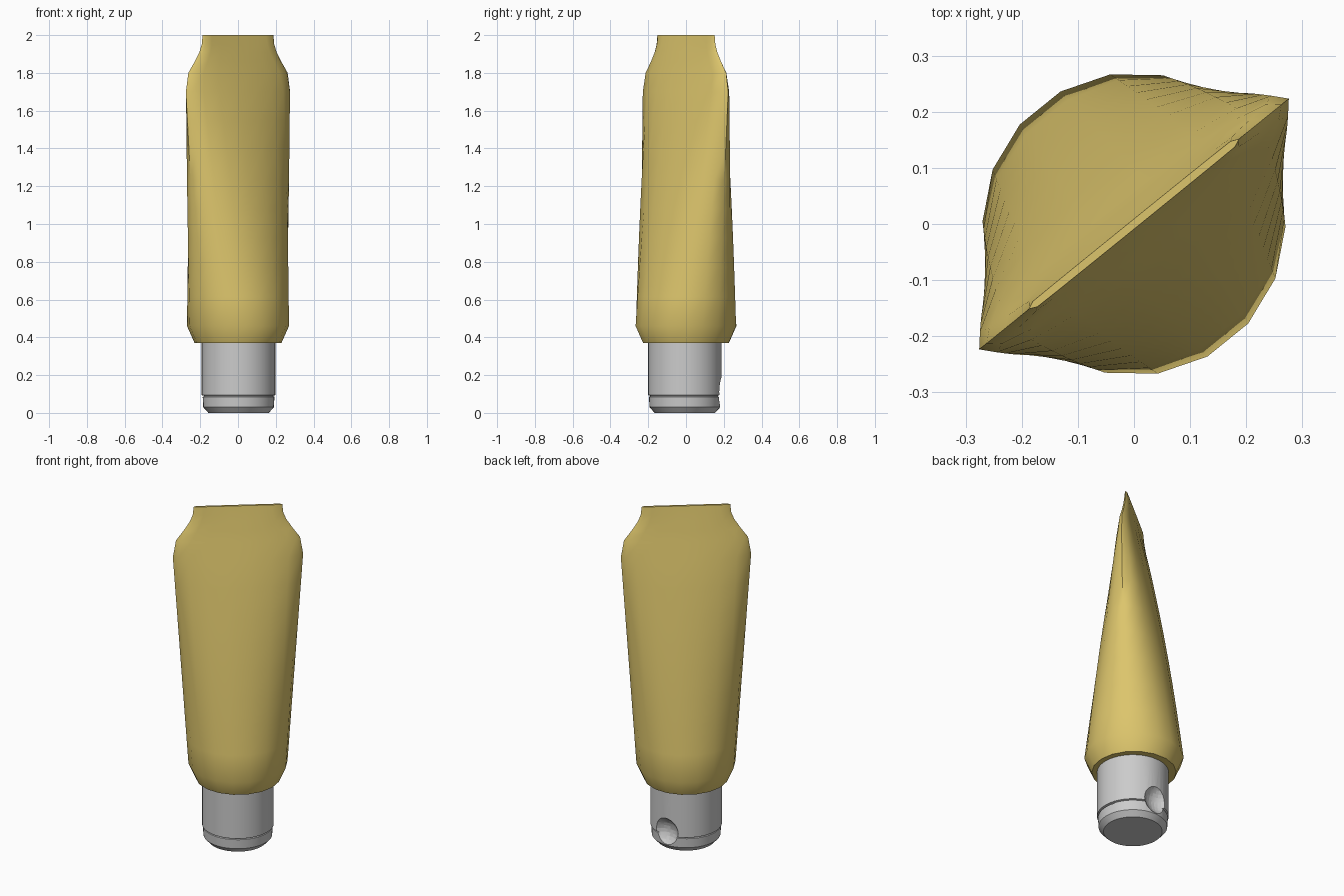
import bpy, bmesh, math

if "Cube" in bpy.data.objects:
    bpy.data.objects.remove(bpy.data.objects["Cube"])

SIDES = 18
AXIS = math.radians(39)          # direction of the flat crimped seal


def loft(name, rings, smooth_angle):
    """Bridge a stack of equal-length rings and close both ends."""
    bm = bmesh.new()
    loops = [[bm.verts.new(p) for p in ring] for ring in rings]
    for low, high in zip(loops, loops[1:]):
        n = len(low)
        for i in range(n):
            j = (i + 1) % n
            bm.faces.new((low[i], low[j], high[j], high[i]))
    bm.faces.new(loops[0][::-1])
    bm.faces.new(loops[-1])
    mesh = bpy.data.meshes.new(name)
    bm.to_mesh(mesh)
    bm.free()
    obj = bpy.data.objects.new(name, mesh)
    bpy.context.collection.objects.link(obj)
    bpy.ops.object.select_all(action='DESELECT')
    bpy.context.view_layer.objects.active = obj
    obj.select_set(True)
    bpy.ops.object.shade_smooth_by_angle(angle=math.radians(smooth_angle))
    return obj


def oval(a, b, z, power=1.0, n=SIDES, turn=AXIS, cx=0, cy=0):
    """Oval ring; a power below 1 squares off the thin direction."""
    pts = []
    for i in range(n):
        t = 2 * math.pi * i / n
        u = a * math.cos(t)
        v = b * math.copysign(abs(math.sin(t)) ** power, math.sin(t))
        pts.append((cx + u * math.cos(turn) - v * math.sin(turn),
                    cy + u * math.sin(turn) + v * math.cos(turn), z))
    return pts


# Tube body: round shoulder blending into a flat seal
rings = [oval(0.23, 0.23, 0.37)]
for k in range(9):
    t = k / 8
    z = 0.46 + 1.24 * t
    s = (z - 0.46) / 1.54
    b = 0.27 + (0.008 - 0.27) * s + 0.02 * math.sin(math.pi * s)
    rings.append(oval(0.27 + 0.085 * t, b, z))
for z, a, b, p in ((1.80, 0.338, 0.046, 0.9), (1.86, 0.295, 0.034, 0.8),
                   (1.91, 0.263, 0.024, 0.6), (1.95, 0.247, 0.016, 0.4),
                   (2.00, 0.241, 0.007, 0.1)):
    rings.append(oval(a, b, z, p))
tube = loft("tube_body", rings, 40)
mat = bpy.data.materials.new("tube_yellow")
mat.diffuse_color = (0.72, 0.56, 0.15, 1)
mat.use_nodes = True
mat.node_tree.nodes["Principled BSDF"].inputs["Base Color"].default_value = mat.diffuse_color
tube.data.materials.append(mat)

# Cap: chamfered foot, fine parting groove, straight wall
profile = [(0.160, 0.0), (0.187, 0.03), (0.190, 0.085), (0.184, 0.088),
           (0.184, 0.091), (0.195, 0.094), (0.195, 0.375)]
cap = loft("flip_cap", [oval(r, r, z, n=40, turn=0, cx=0.003, cy=-0.006)
                        for r, z in profile], 30)

# Thumb dimple in the back of the cap
bpy.ops.mesh.primitive_uv_sphere_add(segments=32, ring_count=16, radius=0.1,
                                     location=(0.0, 0.245, 0.112))
cutter = bpy.context.object
cutter.name = "dimple_cutter"
cutter.hide_render = True
bpy.ops.object.shade_smooth()
cut = cap.modifiers.new("dimple", 'BOOLEAN')
cut.object = cutter
cut.operation = 'DIFFERENCE'
cut.solver = 'EXACT'
bpy.ops.object.select_all(action='DESELECT')
bpy.context.view_layer.objects.active = cap
cap.select_set(True)
bpy.ops.object.modifier_apply(modifier=cut.name)
bpy.data.objects.remove(cutter)
bpy.ops.object.shade_smooth_by_angle(angle=math.radians(30))
